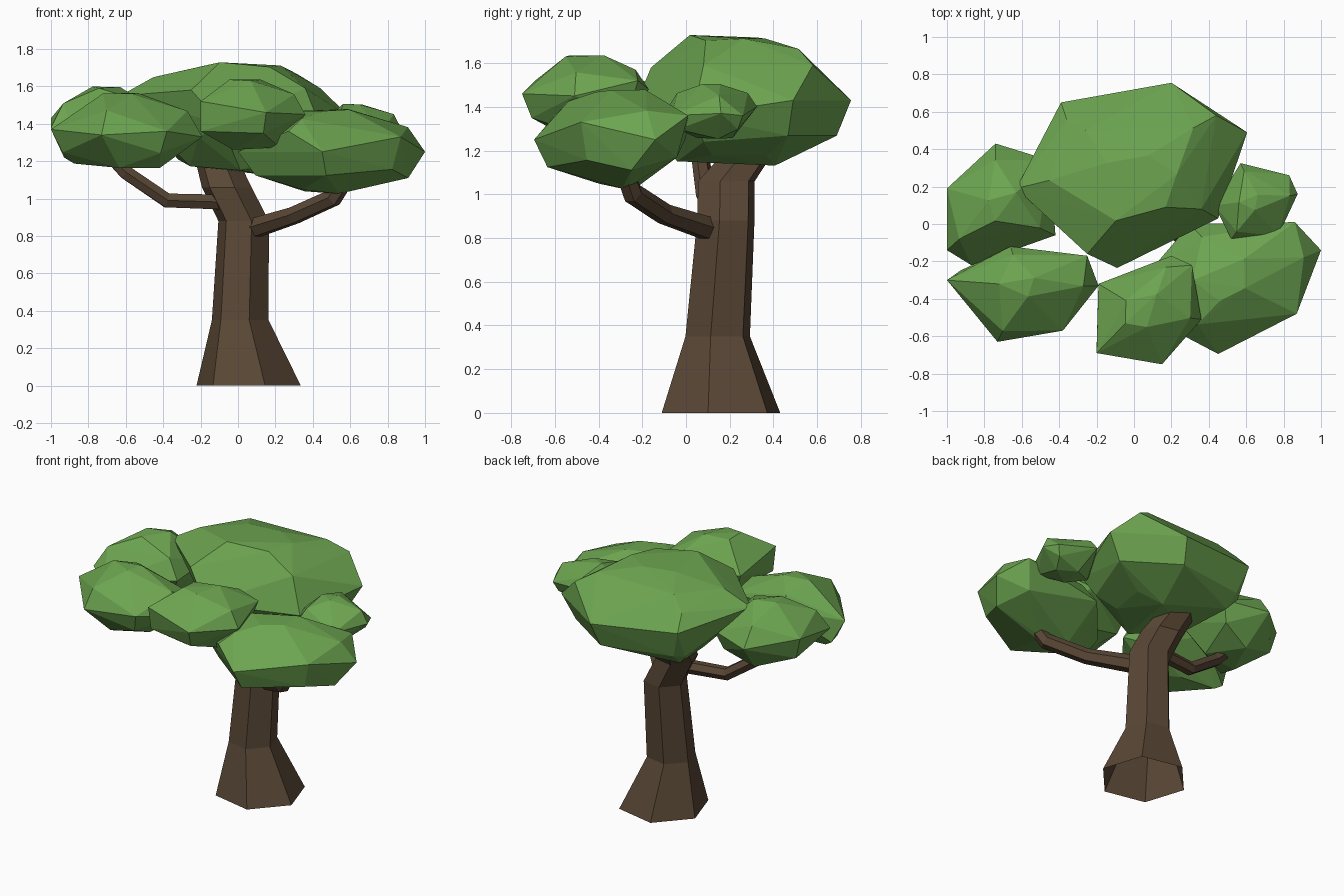
import bpy, bmesh, math
from mathutils import Vector


def material(name, rgb):
    m = bpy.data.materials.new(name)
    m.diffuse_color = (*rgb, 1)
    return m


LEAF = material("leaf green", (0.15, 0.37, 0.08))
BARK = material("bark brown", (0.1, 0.063, 0.036))


def finish(bm, name, mat):
    bmesh.ops.recalc_face_normals(bm, faces=bm.faces[:])
    mesh = bpy.data.meshes.new(name)
    bm.to_mesh(mesh)
    bm.free()
    mesh.materials.append(mat)
    ob = bpy.data.objects.new(name, mesh)
    bpy.context.collection.objects.link(ob)


def tube(name, path, phase=0, follow=False, sides=6):
    """Skin rings of (x, y, z, radius); follow turns rings along the path."""
    bm = bmesh.new()
    pts = [Vector(p[:3]) for p in path]
    rings = []
    for i, p in enumerate(pts):
        d = pts[min(i + 1, len(pts) - 1)] - pts[max(i - 1, 0)]
        q = d.to_track_quat('Z', 'Y')
        ring = []
        for k in range(sides):
            a = math.radians(phase) + math.tau * k / sides
            v = Vector((math.cos(a), math.sin(a), 0)) * path[i][3]
            ring.append(bm.verts.new(p + (q @ v if follow else v)))
        rings.append(ring)
    for a, b in zip(rings, rings[1:]):
        for k in range(sides):
            n = (k + 1) % sides
            bm.faces.new((a[k], a[n], b[n], b[k]))
    bm.faces.new(rings[-1])
    finish(bm, name, BARK)


def foliage(name, rim, top, bottom, top_spread=0.4, bottom_spread=0.5,
            top_bulge=0.8, bottom_bulge=0.84):
    """Faceted clump: hull of a rim, rounded shoulders and two smaller caps."""
    bm = bmesh.new()
    rim = [Vector(p) for p in rim]
    mid = sum(rim, Vector()) / len(rim)
    for p in rim:
        bm.verts.new(p)
    for cap, spread, bulge, shift in ((top, top_spread, top_bulge, 0),
                                      (bottom, bottom_spread, bottom_bulge, 1)):
        cap = Vector(cap)
        for p in rim[shift::2]:
            off = (p - mid) * spread
            off.z *= 0.3
            bm.verts.new(cap + off)
        for p in rim[1 - shift::2]:
            v = mid.lerp(p, bulge)
            v.z = p.z + (cap.z - p.z) * 0.6
            bm.verts.new(v)
    res = bmesh.ops.convex_hull(bm, input=bm.verts[:])
    junk = {g for g in res["geom_interior"] if isinstance(g, bmesh.types.BMVert)}
    bmesh.ops.delete(bm, geom=list(junk), context='VERTS')
    finish(bm, name, LEAF)


# Trunk: flared six-sided foot, leaning left and then back at the top
tube("trunk", [(0.057, 0.16, 0, 0.285), (0.012, 0.145, 0.35, 0.155),
               (0.03, 0.182, 0.88, 0.138), (-0.06, 0.185, 1.06, 0.136),
               (-0.1, 0.27, 1.17, 0.122), (-0.11, 0.38, 1.28, 0.09)], phase=-12)

# Side branches
tube("left_branch", [(-0.04, 0.14, 0.98, 0.046), (-0.38, 0.09, 0.99, 0.044),
                     (-0.6, 0.07, 1.14, 0.042), (-0.68, 0.07, 1.22, 0.036)], follow=True)
tube("right_branch", [(0.08, 0.11, 0.84, 0.058), (0.3, -0.1, 0.91, 0.05),
                      (0.51, -0.245, 1.005, 0.05), (0.59, -0.29, 1.13, 0.046)], follow=True)

# Foliage clumps
foliage("crown_foliage",
        [(0.2, 0.755, 1.43), (0.44, 0.58, 1.59), (0.605, 0.49, 1.43), (0.36, 0.08, 1.59),
         (0.45, 0.03, 1.36), (-0.09, -0.235, 1.4), (-0.25, -0.16, 1.58),
         (-0.63, 0.19, 1.55), (-0.39, 0.65, 1.48), (-0.36, 0.56, 1.58),
         (-0.38, 0.55, 1.28), (0.1, 0.66, 1.27)],
        (0.0, 0.21, 1.715), (0.06, 0.25, 1.16), 0.38, 0.5, 0.72, 0.84)
foliage("right_front_foliage",
        [(0.86, 0.01, 1.36), (1.0, -0.14, 1.25), (0.87, -0.48, 1.33), (0.91, -0.25, 1.11),
         (0.45, -0.695, 1.25), (0.27, -0.6, 1.36), (0.0, -0.35, 1.25), (0.3, 0.0, 1.26)],
        (0.5, -0.29, 1.47), (0.44, -0.31, 1.04), 0.32, 0.3, 0.78, 0.84)
foliage("left_front_foliage",
        [(-1.0, -0.3, 1.37), (-0.73, -0.63, 1.34), (-0.38, -0.57, 1.36),
         (-0.19, -0.33, 1.33), (-0.25, -0.17, 1.41), (-0.66, -0.12, 1.42),
         (-0.93, -0.25, 1.22)],
        (-0.62, -0.33, 1.56), (-0.58, -0.36, 1.165), 0.25, 0.4)
foliage("middle_front_foliage",
        [(-0.2, -0.69, 1.52), (-0.2, -0.66, 1.36), (0.15, -0.75, 1.46), (0.36, -0.51, 1.45),
         (0.31, -0.22, 1.52), (0.2, -0.17, 1.48), (-0.19, -0.32, 1.45)],
        (0.04, -0.46, 1.63), (0.09, -0.46, 1.275), 0.33, 0.45)
foliage("left_back_foliage",
        [(-1.0, 0.19, 1.43), (-0.74, 0.43, 1.38), (-0.45, 0.34, 1.4),
         (-0.42, -0.06, 1.4), (-0.87, -0.22, 1.33), (-1.0, -0.14, 1.38)],
        (-0.71, 0.1, 1.595), (-0.7, 0.1, 1.185), 0.27, 0.45, 0.74)
foliage("right_foliage",
        [(0.43, 0.1, 1.38), (0.57, 0.325, 1.4), (0.83, 0.26, 1.36),
         (0.875, 0.16, 1.37), (0.77, -0.065, 1.36), (0.52, -0.08, 1.4)],
        (0.62, 0.12, 1.505), (0.67, 0.13, 1.255), 0.25, 0.4)
